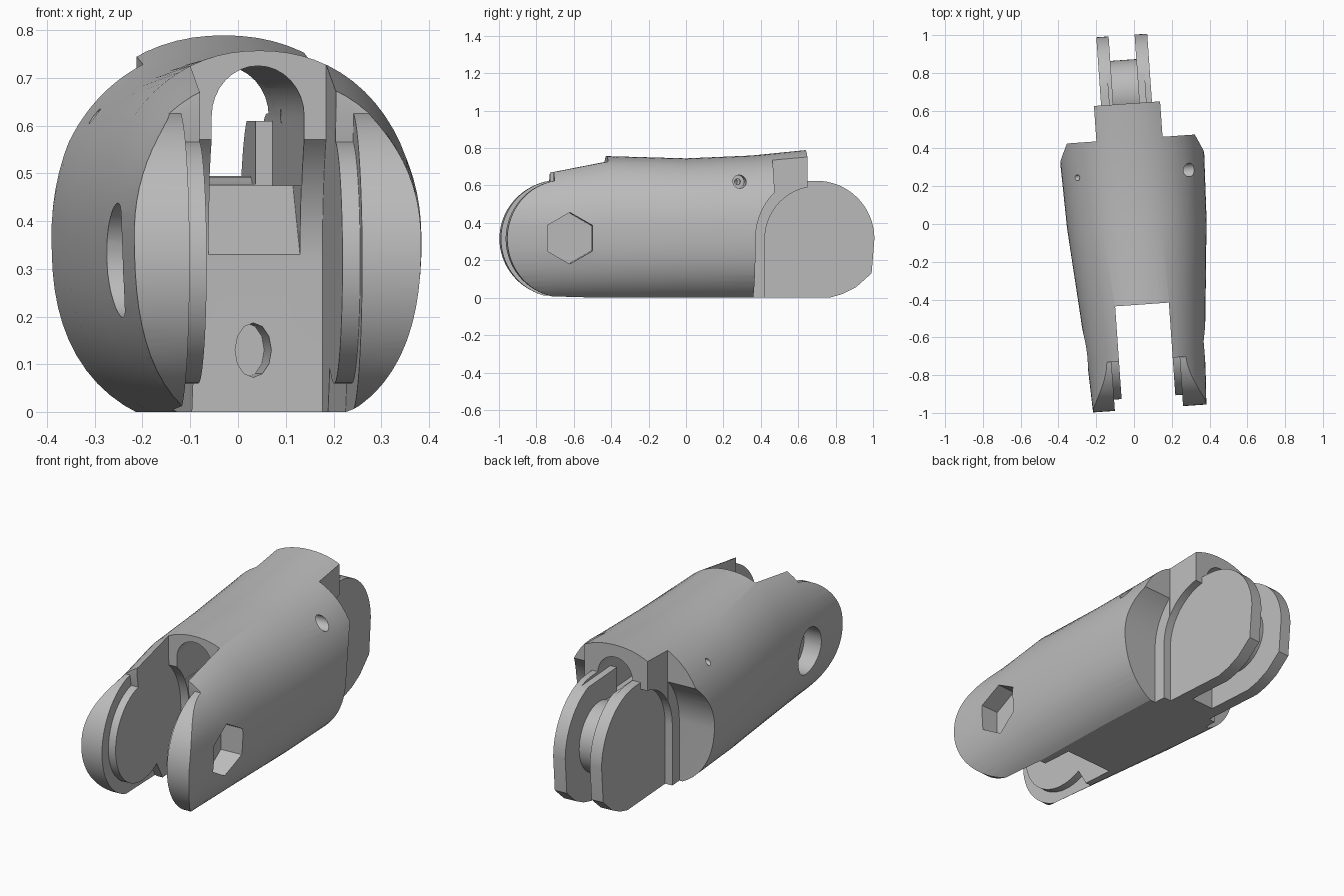
import bpy, bmesh
from math import sin, cos, radians, pi
from mathutils import Matrix

cube = bpy.data.objects.get("Cube")
if cube:
    bpy.data.objects.remove(cube)

HINGE_FRONT = (-0.665, 0.315)   # fork axis (y, z)
HINGE_BACK = (0.69, 0.315)      # tongue axis (y, z)


def mesh_object(name, rings):
    """Skin a list of closed rings and cap both ends."""
    bm = bmesh.new()
    loops = [[bm.verts.new(p) for p in ring] for ring in rings]
    n = len(loops[0])
    for a, b in zip(loops, loops[1:]):
        for i in range(n):
            j = (i + 1) % n
            bm.faces.new((a[i], a[j], b[j], b[i]))
    bm.faces.new(loops[0])
    bm.faces.new(loops[-1])
    bmesh.ops.recalc_face_normals(bm, faces=bm.faces)
    me = bpy.data.meshes.new(name)
    bm.to_mesh(me)
    bm.free()
    ob = bpy.data.objects.new(name, me)
    bpy.context.collection.objects.link(ob)
    return ob


def side_prism(profile, x0, x1):
    """Extrude a (y, z) profile across x."""
    return mesh_object("side_prism", [[(x, y, z) for y, z in profile] for x in (x0, x1)])


def long_prism(profile, y0, y1):
    """Extrude an (x, z) profile along y."""
    return mesh_object("long_prism", [[(x, y, z) for x, z in profile] for y in (y0, y1)])


def arc(centre, r, a0, a1, n=24):
    out = []
    for i in range(n + 1):
        a = radians(a0 + (a1 - a0) * i / n)
        out.append((centre[0] + r * cos(a), centre[1] + r * sin(a)))
    return out


def circle(centre, r, n=32):
    return arc(centre, r, 0, 360 - 360 / n, n - 1)


def combine(target, tool, operation="DIFFERENCE"):
    mod = target.modifiers.new("shape", "BOOLEAN")
    mod.operation = operation
    mod.solver = "EXACT"
    mod.object = tool
    bpy.context.view_layer.objects.active = target
    bpy.ops.object.modifier_apply(modifier=mod.name)
    bpy.data.objects.remove(tool)


def section(y, half, top, n=72):
    """Rounded body section, fuller below than above."""
    ring = []
    for i in range(n):
        a = 2 * pi * i / n
        c, s = cos(a), sin(a)
        p, h = (2.15, top - 0.36) if s >= 0 else (2.4, 0.4)
        r = (abs(c) ** p + abs(s) ** p) ** (-1 / p)
        ring.append((0.015 + half * r * c, y, 0.36 + h * r * s))
    return ring


# Tapered body shell
stations = [(-1.1, 0.295, 0.66), (-0.7, 0.314, 0.705), (-0.43, 0.335, 0.757),
            (0, 0.37, 0.745), (0.35, 0.382, 0.76), (0.75, 0.38, 0.8)]
link = mesh_object("finger_link", [section(*s) for s in stations])

# Side outline: rounded fork, stepped ramp, overhanging hood
outline = arc(HINGE_FRONT, 0.315, 270, 100, 40)
outline += [(-0.72, 0.68), (-0.43, 0.742), (-0.43, 0.95), (0.638, 0.95), (0.638, 0)]
combine(link, side_prism(outline, -0.6, 0.6), "INTERSECT")

# Clearance scooped out beside the tongue, deeper on the outside
for r, left, right in ((0.28, -0.13, 0.14), (0.345, -0.17, 0.185)):
    y = HINGE_BACK[0] - r
    scoop = [(y, -0.1)] + arc(HINGE_BACK, r, 180, 90)
    scoop += [(1.2, HINGE_BACK[1] + r), (1.2, -0.1)]
    combine(link, side_prism(scoop, -0.7, left))
    combine(link, side_prism(scoop, right, 0.7))

# Hood sides trimmed narrow
trim = [(0.45, 0.3), (1.2, 0.3), (1.2, 1), (0.45, 1)]
combine(link, side_prism(trim, -0.7, -0.168))
combine(link, side_prism(trim, 0.183, 0.7))

# Rounded tongue
tongue = [(0.5, 0), (0.76, 0), (0.83, 0.02), (0.9, 0.055), (0.985, 0.13)]
tongue += arc(HINGE_BACK, 0.31, 0, 90, 16) + [(0.5, 0.625)]
combine(link, side_prism(tongue, -0.13, 0.14), "UNION")

# Fork slot
slot = [(-1.2, -0.1), (-0.315, -0.1)] + arc(HINGE_FRONT, 0.35, 0, 47)
slot += [(-0.43, 0.95), (-1.2, 0.95)]
combine(link, side_prism(slot, -0.13, 0.155))

# Recess around the raised hinge bosses
recess = arc(HINGE_FRONT, 0.37, 100, 300, 40) + arc(HINGE_FRONT, 0.255, 300, 100, 40)
combine(link, side_prism(recess, -0.17, -0.1))
combine(link, side_prism(recess, 0.13, 0.192))


# Cable tunnel with an arched roof
def arch(floor):
    roof = [(0.012 + 0.097 * cos(pi * i / 16), 0.62 + 0.105 * sin(pi * i / 16))
            for i in range(17)]
    return [(-0.085, floor), (0.109, floor)] + roof


combine(link, long_prism(arch(0.475), -0.6, 0.52))
combine(link, long_prism(arch(0.61), 0.45, 0.8))
ramp = [(-0.45, 0.33), (-0.315, 0.33), (-0.08, 0.49), (-0.45, 0.49)]
combine(link, side_prism(ramp, -0.084, 0.108))

# Groove around the tongue
groove = arc(HINGE_BACK, 0.18, 115, -115, 32)
groove += [(0.5, 0.12), (0.5, -0.1), (1.2, -0.1), (1.2, 0.657), (0.5, 0.657), (0.5, 0.478)]
combine(link, side_prism(groove, -0.065, 0.073))

# Hinge pockets: hexagon on the left, round on the right
axle = (-0.645, 0.318)
combine(link, side_prism(arc(axle, 0.138, 30, 330, 5), 0.22, 0.6))
combine(link, side_prism(circle(axle, 0.12), -0.6, -0.2))

# Cross pin hole and cable anchor hole
combine(link, side_prism(circle((0.265, 0.62), 0.036, 16), 0.15, 0.7))
combine(link, side_prism(circle((0.265, 0.62), 0.016, 12), -0.7, 0.3))
anchor = [(0.01 + 0.038 * cos(2 * pi * i / 12), 0.13 + 0.057 * sin(2 * pi * i / 12))
          for i in range(12)]
combine(link, long_prism(anchor, -0.7, -0.1))

# Slight turn of the whole link
link.data.transform(Matrix.Rotation(radians(4), 4, "Z"))

# Grey plastic
grey = bpy.data.materials.new("grey_plastic")
grey.use_nodes = True
colour = (0.5, 0.5, 0.5, 1)
grey.diffuse_color = colour
grey.node_tree.nodes["Principled BSDF"].inputs["Base Color"].default_value = colour
link.data.materials.clear()
link.data.materials.append(grey)
for face in link.data.polygons:
    face.material_index = 0

bpy.ops.object.select_all(action="DESELECT")
link.select_set(True)
bpy.context.view_layer.objects.active = link
bpy.ops.object.shade_smooth_by_angle(angle=radians(25))
